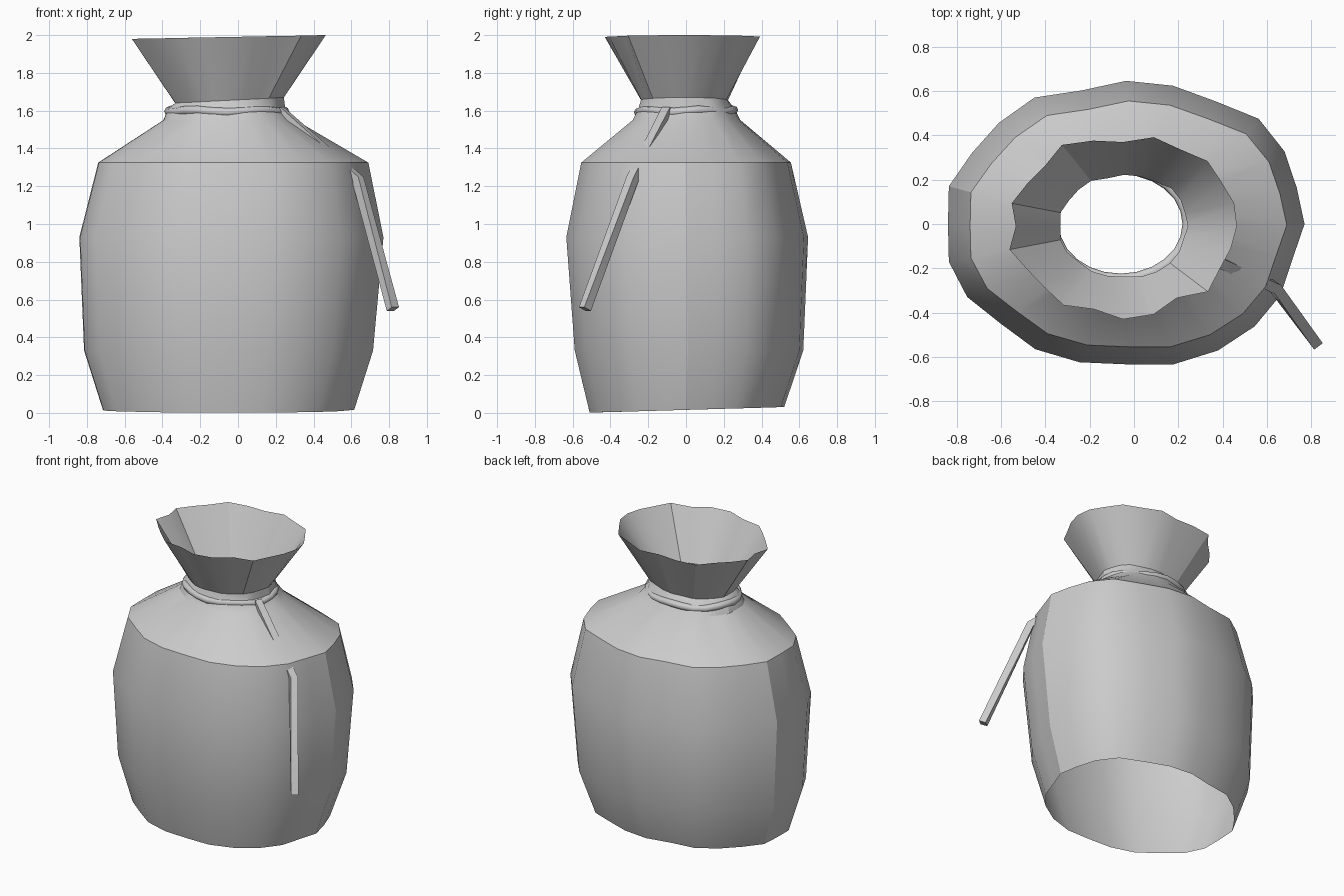
import bpy, math
from mathutils import Vector

cube = bpy.data.objects.get("Cube")
if cube:
    bpy.data.objects.remove(cube, do_unlink=True)

cloth = bpy.data.materials.new("grey cloth")
cloth.use_nodes = True
GREY = (0.6, 0.6, 0.6, 1)
cloth.diffuse_color = GREY
cloth.node_tree.nodes["Principled BSDF"].inputs["Base Color"].default_value = GREY

# Lumpy outlines as radius factors around the sack
BODY = [1, .99, 1.025, 1.05, 1, 1.01, 1.01, .975, 1.03, 1.01, 1, 1.03,
        1, 1.03, 1.03, .995, 1.02, 1.01, .99, 1.025, 1.03, 1.02, 1, .965]
LIP = [.99, 1, .99, 1.04, 1, 1.04, .95, 1, 1.06, .96, .96, 1,
       .93, 1.02, .965, .97, 1.03, .97, 1.05, 1.03, .935, 1.045, .97, .97]
N = len(BODY)


def ring(cx, cy, rx, ry, z, shape, tilt_x=0, tilt_y=0):
    points = []
    for i, r in enumerate(shape):
        c, s = math.cos(math.tau * i / N), math.sin(math.tau * i / N)
        points.append((cx + rx * r * c, cy + ry * r * s, z + tilt_x * c + tilt_y * s))
    return points


def loft(name, rings, closed=False, caps=False, angle=30):
    n = len(rings[0])
    verts = [p for points in rings for p in points]
    faces = []
    for j in range(len(rings) if closed else len(rings) - 1):
        k = (j + 1) % len(rings)
        for i in range(n):
            h = (i + 1) % n
            faces.append((j * n + i, j * n + h, k * n + h, k * n + i))
    if caps:
        faces += [tuple(reversed(range(n))), tuple(range(len(verts) - n, len(verts)))]
    mesh = bpy.data.meshes.new(name)
    mesh.from_pydata(verts, [], faces)
    mesh.materials.append(cloth)
    obj = bpy.data.objects.new(name, mesh)
    bpy.context.collection.objects.link(obj)
    bpy.ops.object.select_all(action="DESELECT")
    obj.select_set(True)
    bpy.context.view_layer.objects.active = obj
    bpy.ops.object.shade_smooth_by_angle(angle=math.radians(angle))
    return obj


# Sack: open base, round belly, shoulder, tied neck and flared mouth
loft("sack", [
    ring(-.05, 0, .665, .515, .016, BODY, 0, .015),
    ring(-.05, .01, .765, .605, .33, BODY),
    ring(-.035, 0, .805, .64, .93, BODY),
    ring(-.025, -.005, .715, .555, 1.325, BODY),
    ring(-.045, 0, .35, .285, 1.55, BODY),
    ring(-.06, 0, .31, .255, 1.61, BODY),
    ring(-.045, -.01, .288, .23, 1.655, BODY, .015),
    ring(-.05, -.01, .52, .40, 1.99, LIP, .01),
])

# Cord wound around the neck, with a slight wobble
SIDES = 8
cord = []
for i in range(N):
    a = math.tau * i / N
    section = []
    for k in range(SIDES):
        b = math.tau * k / SIDES
        out = .026 * math.cos(b)
        section.append((-.06 + (.305 + out) * math.cos(a),
                        (.25 + out) * math.sin(a),
                        1.597 + .006 * math.sin(5 * a) + .024 * math.sin(b)))
    cord.append(section)
loft("neck_cord", cord, closed=True, angle=50)

# Loose square cord end, dipping through the shoulder and hanging outward
path = [Vector(p) for p in ((.22, -.1, 1.6), (.635, -.285, 1.235), (.82, -.535, .55))]
sections = []
for i, p in enumerate(path):
    t = (path[min(i + 1, 2)] - path[max(i - 1, 0)]).normalized()
    side = t.cross(Vector((0, 0, 1))).normalized()
    up = side.cross(t)
    sections.append([p + .024 * (u * side + v * up)
                     for u, v in ((-1, -1), (1, -1), (1, 1), (-1, 1))])
loft("loose_cord_end", sections, caps=True)
